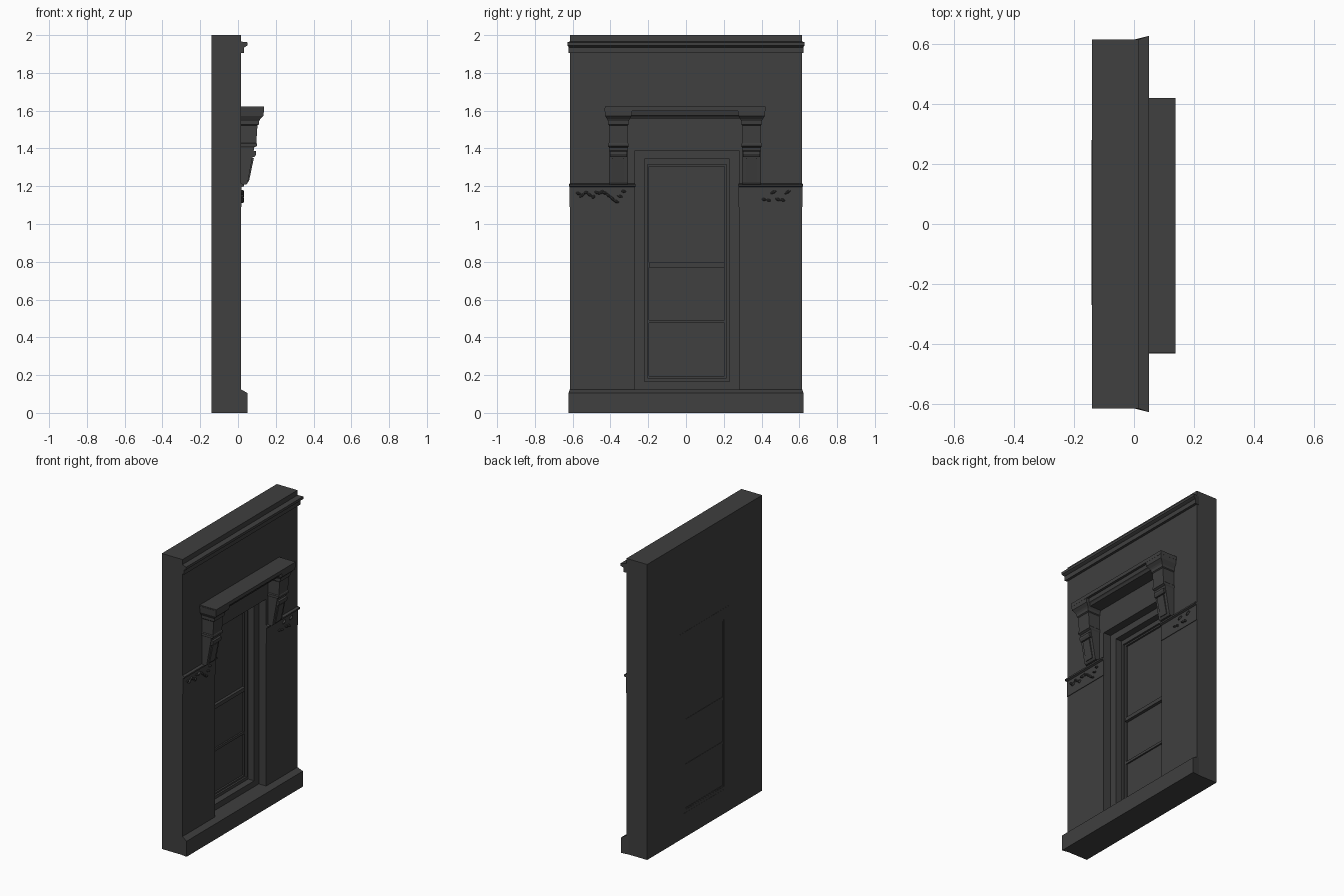
import bpy, bmesh, random
from mathutils import Matrix, Vector

cube = bpy.data.objects.get("Cube")
if cube:
    bpy.data.objects.remove(cube, do_unlink=True)

stone = bpy.data.materials.new("dark_stone")
stone.use_nodes = True
stone.diffuse_color = (0.05, 0.05, 0.05, 1)
stone.node_tree.nodes["Principled BSDF"].inputs["Base Color"].default_value = (0.05, 0.05, 0.05, 1)

BACK, FACE, HALF = -0.14, 0.015, 0.615


def finish(name, bm):
    bmesh.ops.recalc_face_normals(bm, faces=bm.faces)
    mesh = bpy.data.meshes.new(name)
    bm.to_mesh(mesh)
    bm.free()
    mesh.materials.append(stone)
    obj = bpy.data.objects.new(name, mesh)
    bpy.context.collection.objects.link(obj)
    return obj


def loft(name, loops):
    """Skin matching closed loops and cap both ends."""
    bm = bmesh.new()
    rings = [[bm.verts.new(p) for p in loop] for loop in loops]
    n = len(rings[0])
    for a, b in zip(rings, rings[1:]):
        for i in range(n):
            j = (i + 1) % n
            bm.faces.new((a[i], a[j], b[j], b[i]))
    bm.faces.new(rings[0])
    bm.faces.new(rings[-1])
    return finish(name, bm)


def moulding(name, profile, y0, y1, flare=0):
    """Run an x-z profile along y, with optional splayed ends."""
    return loft(name, [[(x, y + s * flare * max(0, x - FACE), z) for x, z in profile]
                       for y, s in ((y0, -1), (y1, 1))])


def box(name, x0, x1, y0, y1, z0, z1):
    return moulding(name, [(x0, z0), (x1, z0), (x1, z1), (x0, z1)], y0, y1)


def surround(name, x0, x1, outer, inner):
    """Rectangular frame between two (y0, y1, z0, z1) outlines."""
    bm = bmesh.new()
    rings = []
    for x, (y0, y1, z0, z1) in ((x0, outer), (x1, outer), (x1, inner), (x0, inner)):
        rings.append([bm.verts.new((x, y, z)) for y, z in ((y0, z0), (y1, z0), (y1, z1), (y0, z1))])
    for a, b in zip(rings, rings[1:] + rings[:1]):
        for i in range(4):
            j = (i + 1) % 4
            bm.faces.new((a[i], a[j], b[j], b[i]))
    return finish(name, bm)


# Wall with nested window frames
opening = (-0.27, 0.28, 0.125, 1.39)
casing = (-0.22, 0.23, 0.165, 1.345)
sash = (-0.205, 0.215, 0.185, 1.315)
glass = (-0.195, 0.205, 0.195, 1.305)
surround("wall", BACK, FACE, (-HALF, HALF, 0, 2), opening)
surround("window_casing", BACK - 0.001, -0.04, opening, casing)
surround("window_frame", BACK, -0.085, casing, sash)
surround("window_sash", BACK + 0.001, -0.098, sash, glass)
box("window_panes", BACK + 0.003, -0.11, *glass)
box("meeting_rail", BACK + 0.001, -0.09, glass[0], glass[1], 0.77, 0.795)
box("lower_rail", BACK + 0.001, -0.1, glass[0], glass[1], 0.475, 0.492)

# Plinth and top cornice
moulding("plinth", [(0, 0), (0.05, 0), (0.05, 0.105), (FACE, 0.125), (0, 0.125)],
         -HALF, HALF, 0.2)
moulding("top_cornice", [(0, 1.905), (0.032, 1.905), (0.032, 1.935), (0.042, 1.94),
                         (0.05, 1.945), (0.05, 1.962), (FACE, 1.966), (0, 1.966)],
         -HALF, HALF, 0.35)

# Hood over the window
hood_y = (-0.43, 0.42)
box("hood_slab", 0, 0.138, *hood_y, 1.598, 1.622)
moulding("hood_moulding", [(0, 1.558), (0.1, 1.558), (0.108, 1.57), (0.115, 1.575),
                           (0.122, 1.6), (0, 1.6)], -0.31, 0.3)

# Brackets: (height, half width, projection)
levels = [(1.21, 0.05, 0.045), (1.22, 0.05, 0.052), (1.405, 0.05, 0.086),
          (1.412, 0.054, 0.1), (1.425, 0.054, 0.1), (1.43, 0.049, 0.097),
          (1.522, 0.049, 0.103), (1.527, 0.054, 0.11), (1.545, 0.054, 0.112),
          (1.555, 0.06, 0.118), (1.572, 0.07, 0.135), (1.615, 0.074, 0.138)]
for side, y in (("left", 0.347), ("right", -0.358)):
    loft(side + "_bracket", [[(0, y - w, z), (x, y - w, z), (x, y + w, z), (0, y + w, z)]
                             for z, w, x in levels])
    moulding(side + "_bracket_scroll", [(0.07, 1.355), (0.088, 1.355), (0.096, 1.37),
                                        (0.095, 1.385), (0.075, 1.39)], y - 0.045, y + 0.045)
    moulding(side + "_bracket_tongue", [(0.04, 1.225), (0.058, 1.225), (0.084, 1.35), (0.06, 1.35)],
             y - 0.03, y + 0.03)

# Carved bands beside the window
random.seed(4)
for side, y0, y1, leaf_span, count in (("left", 0.28, HALF, (0.4, 0.55), 6),
                                       ("right", -HALF, -0.27, (-0.58, -0.32), 13)):
    moulding(side + "_band", [(0, 1.09), (0.019, 1.09), (0.019, 1.195), (0.032, 1.2),
                              (0.032, 1.21), (FACE, 1.215), (0, 1.215)], y0, y1, 0.2)
    bm = bmesh.new()
    for i in range(count):
        y = leaf_span[0] + (leaf_span[1] - leaf_span[0]) * (i + 0.5) / count
        spot = Vector((0.021, y, 1.145 + random.uniform(-0.028, 0.028)))
        size = Matrix.Diagonal((0.012, random.uniform(0.012, 0.022), 0.008, 1))
        turn = Matrix.Rotation(random.uniform(-0.9, 0.9), 4, "X")
        bmesh.ops.create_icosphere(bm, subdivisions=1, radius=1,
                                   matrix=Matrix.Translation(spot) @ turn @ size)
    finish(side + "_band_leaves", bm)
